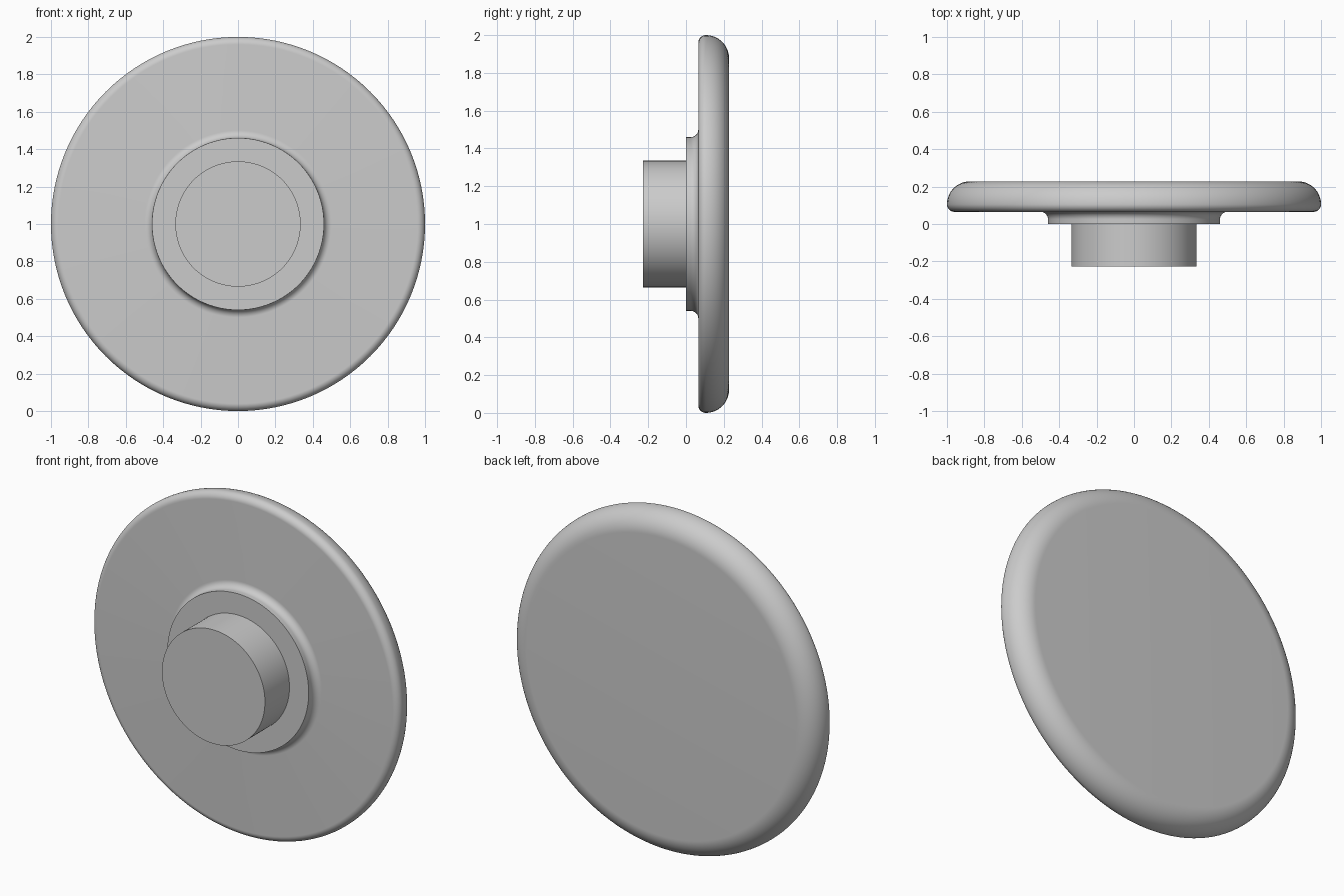
import bpy, bmesh
from math import sin, cos, pi, radians
from mathutils import Vector, Matrix

cube = bpy.data.objects.get("Cube")
if cube:
    bpy.data.objects.remove(cube, do_unlink=True)

SEGMENTS = 128
HALF_DEPTH = 0.228

grey = bpy.data.materials.new("plain_grey")
grey.use_nodes = True
colour = (0.6, 0.6, 0.6, 1)
grey.diffuse_color = colour
grey.node_tree.nodes["Principled BSDF"].inputs["Base Color"].default_value = colour


def arc(r, y, radius, start, end, steps=12):
    """Points of an arc in the (radius, depth) profile plane."""
    angles = [radians(start + (end - start) * i / steps) for i in range(steps + 1)]
    return [(r + radius * cos(a), y + radius * sin(a)) for a in angles]


def lathe(name, profile):
    """Revolve a (radius, depth) profile about the front-to-back axis."""
    bm = bmesh.new()
    verts = [bm.verts.new((r, y, 0)) for r, y in profile]
    edges = [bm.edges.new(pair) for pair in zip(verts, verts[1:])]
    bmesh.ops.spin(bm, geom=verts + edges, cent=(0, 0, 0), axis=(0, 1, 0),
                   angle=2 * pi, steps=SEGMENTS, use_duplicate=False)
    bmesh.ops.remove_doubles(bm, verts=bm.verts, dist=1e-5)
    bmesh.ops.recalc_face_normals(bm, faces=bm.faces)
    bmesh.ops.transform(bm, matrix=Matrix.Translation(Vector((0, 0, 1))), verts=bm.verts)
    mesh = bpy.data.meshes.new(name)
    bm.to_mesh(mesh)
    bm.free()
    obj = bpy.data.objects.new(name, mesh)
    bpy.context.collection.objects.link(obj)
    mesh.materials.append(grey)
    bpy.ops.object.select_all(action='DESELECT')
    obj.select_set(True)
    bpy.context.view_layer.objects.active = obj
    bpy.ops.object.shade_smooth_by_angle(angle=radians(30))
    return obj


# Front peg, stepped collar with fillet, then the wide disc with rounded rim
profile = [(0, -HALF_DEPTH), (0.335, -HALF_DEPTH), (0.335, 0), (0.46, 0)]
profile += arc(0.50, 0.025, 0.04, 180, 90)
profile += arc(0.96, 0.105, 0.04, -90, 0)
profile += arc(0.877, 0.105, 0.123, 0, 90, 20)[1:]
profile += [(0, HALF_DEPTH)]
lathe("disc_with_peg", profile)
